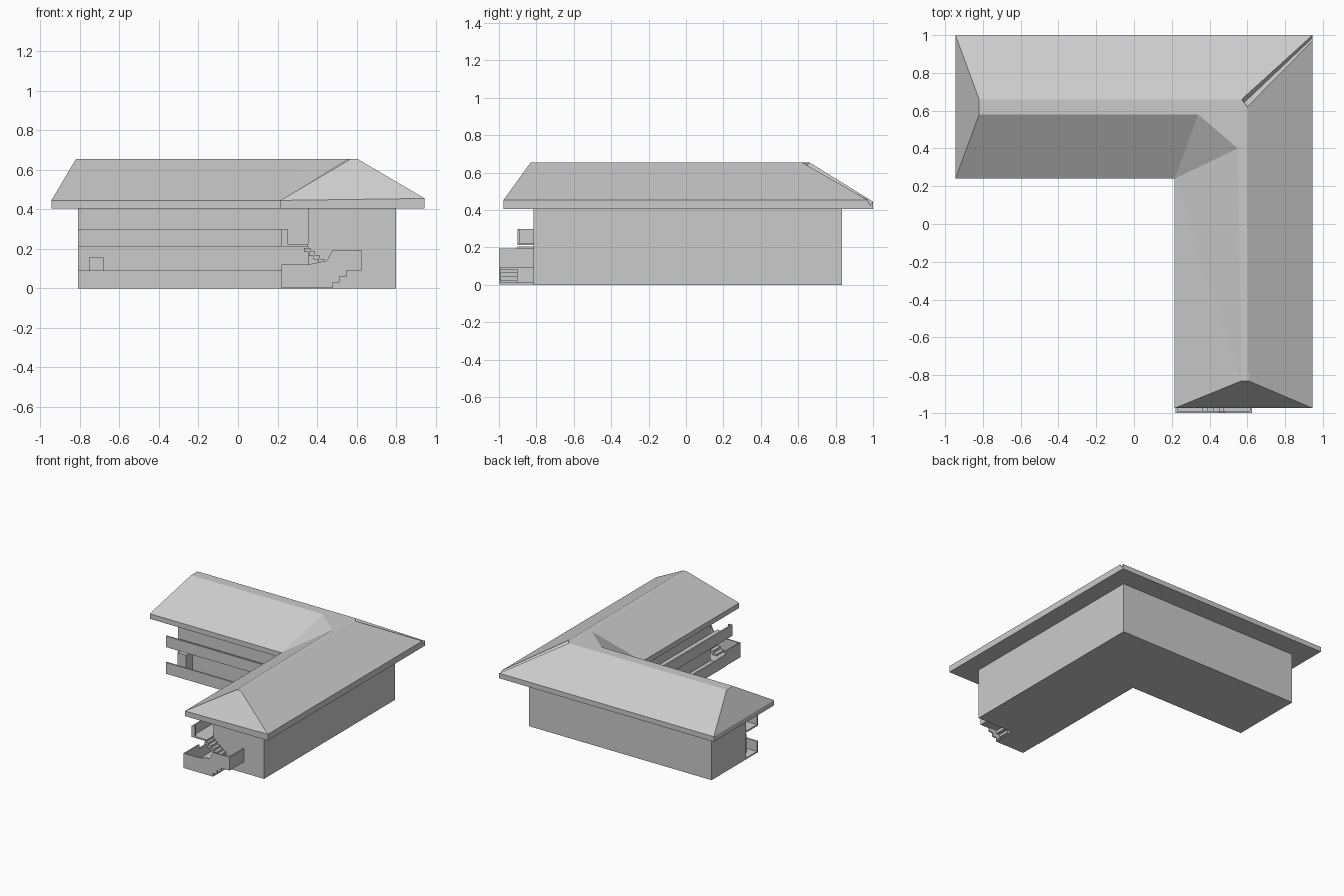
import bpy, bmesh

cube = bpy.data.objects.get("Cube")
if cube:
    bpy.data.objects.remove(cube)

grey = bpy.data.materials.new("plain_grey")
grey.use_nodes = True
grey.diffuse_color = (0.6, 0.6, 0.6, 1)
grey.node_tree.nodes["Principled BSDF"].inputs["Base Color"].default_value = (0.6, 0.6, 0.6, 1)


def finish(name, bm):
    bmesh.ops.recalc_face_normals(bm, faces=bm.faces)
    mesh = bpy.data.meshes.new(name)
    bm.to_mesh(mesh)
    bm.free()
    mesh.materials.append(grey)
    bpy.context.collection.objects.link(bpy.data.objects.new(name, mesh))


def prism(name, outline, lo, hi, axis="z"):
    """Extrude a flat outline along z, or an (x, z) outline along y."""
    bm = bmesh.new()
    place = (lambda a, b, c: (a, b, c)) if axis == "z" else (lambda a, b, c: (a, c, b))
    face = bm.faces.new([bm.verts.new(place(a, b, lo)) for a, b in outline])
    new = bmesh.ops.extrude_face_region(bm, geom=[face])["geom"]
    bmesh.ops.translate(bm, vec=place(0, 0, hi - lo),
                        verts=[v for v in new if isinstance(v, bmesh.types.BMVert)])
    finish(name, bm)


def box(name, x, y, z):
    prism(name, [(x[0], y[0]), (x[1], y[0]), (x[1], y[1]), (x[0], y[1])], *z)


def ell(west, south, inner_x, inner_y, east=0.80, north=0.835):
    return [(west, north), (east, north), (east, south),
            (inner_x, south), (inner_x, inner_y), (west, inner_y)]


# Main walls and the wider floor slab that carries the gallery
WEST, SOUTH, RAIL_X, RAIL_Y = -0.81, -0.815, 0.22, 0.25
WALL_X, WALL_Y, T = 0.355, 0.40, 0.012
prism("walls", ell(WEST, SOUTH, WALL_X, WALL_Y), 0, 0.41)
prism("ground_floor", ell(WEST, SOUTH, RAIL_X, RAIL_Y), 0, 0.01)

# Upper gallery deck along both inner sides
prism("upper_deck", [(WEST, WALL_Y), (WALL_X, WALL_Y), (WALL_X, -0.9),
                     (RAIL_X, -0.9), (RAIL_X, RAIL_Y), (WEST, RAIL_Y)], 0.212, 0.224)

# Solid parapets, L shaped, on both storeys
for name, lo, hi, south in (("lower_parapet", 0, 0.09, SOUTH), ("upper_parapet", 0.212, 0.30, -0.9)):
    prism(name, [(WEST, RAIL_Y), (RAIL_X, RAIL_Y), (RAIL_X, south), (RAIL_X + T, south),
                 (RAIL_X + T, RAIL_Y + T), (WEST, RAIL_Y + T)], lo, hi)
box("upper_parapet_return", (RAIL_X, 0.25), (-0.9, -0.9 + T), (0.212, 0.30))
box("gallery_cabinet", (-0.755, -0.68), (0.32, WALL_Y), (0.01, 0.155))

# Upper stair flight, down to the landing
for i in range(5):
    x, z = 0.335 + i * 0.024, 0.205 - i * 0.019
    box(f"upper_step_{i + 1}", (x, x + 0.032), (-0.9, SOUTH), (z - 0.022, z))

# Landing, then the lower flight back towards the ground
box("stair_landing", (0.47, 0.625), (-1, SOUTH), (0.09, 0.105))
for i in range(4):
    x, z = 0.45 - i * 0.03, 0.086 - i * 0.02
    box(f"lower_step_{i + 1}", (x, x + 0.035), (-0.99, -0.9), (z - 0.022, z))
box("stair_foot", (RAIL_X, 0.48), (-1, SOUTH), (0.003, 0.012))

# Stair guard panels
prism("stair_front_panel", [(0.22, 0.003), (0.48, 0.003), (0.48, 0.03), (0.515, 0.03), (0.515, 0.06),
                            (0.55, 0.06), (0.55, 0.09), (0.625, 0.09), (0.625, 0.195), (0.48, 0.195),
                            (0.45, 0.14), (0.35, 0.12), (0.22, 0.12)], -1, -0.99, "y")
box("landing_side_panel", (0.615, 0.625), (-1, SOUTH), (0.09, 0.195))
box("foot_side_panel", (RAIL_X, RAIL_X + 0.01), (-1, SOUTH), (0.003, 0.12))

# Hipped L roof: eave corners, flat ridge, chamfered inner valley and an open hip seam
EAVE, TOP, SOFFIT = 0.445, 0.655, 0.405
points = {
    "nw": (-0.945, 1, EAVE), "ne": (0.945, 1, EAVE), "se": (0.945, -0.975, 0.455),
    "sw": (0.215, -0.975, EAVE), "inner": (0.215, 0.24, EAVE), "ws": (-0.945, 0.24, EAVE),
    "east_end": (0.945, 0.97, 0.455), "seam_low": (0.945, 0.985, 0.425),
    "seam_high": (0.58, 0.64, 0.625),
    "ridge_nw": (-0.82, 0.66, TOP), "ridge_ws": (-0.82, 0.58, TOP),
    "valley_a": (0.34, 0.58, TOP), "valley_b": (0.55, 0.40, TOP),
    "ridge_sw": (0.57, -0.83, TOP), "ridge_se": (0.605, -0.83, TOP),
    "ridge_e": (0.60, 0.62, TOP), "ridge_n": (0.57, 0.66, TOP),
}
corners = ["nw", "ne", "se", "sw", "inner", "ws"]
for key in corners:
    points[key + "_under"] = (*points[key][:2], SOFFIT)
faces = [
    "nw ne ridge_n ridge_nw", "nw ridge_nw ridge_ws ws",
    "ws ridge_ws valley_a inner", "inner valley_a valley_b",
    "inner valley_b ridge_sw", "inner ridge_sw sw", "sw ridge_sw ridge_se se",
    "se ridge_se ridge_e east_end",
    "ridge_n ne seam_low seam_high", "ridge_e seam_high seam_low east_end",
    "ridge_n seam_high ridge_e",
    "ridge_nw ridge_n ridge_e ridge_se ridge_sw valley_b valley_a ridge_ws",
    "ne seam_low east_end se se_under ne_under",
    " ".join(key + "_under" for key in corners),
]
for a, b in zip(corners, corners[1:] + corners[:1]):
    if a != "ne":
        faces.append(f"{a} {b} {b}_under {a}_under")
bm = bmesh.new()
verts = {key: bm.verts.new(co) for key, co in points.items()}
for face in faces:
    bm.faces.new([verts[key] for key in face.split()])
finish("roof", bm)
